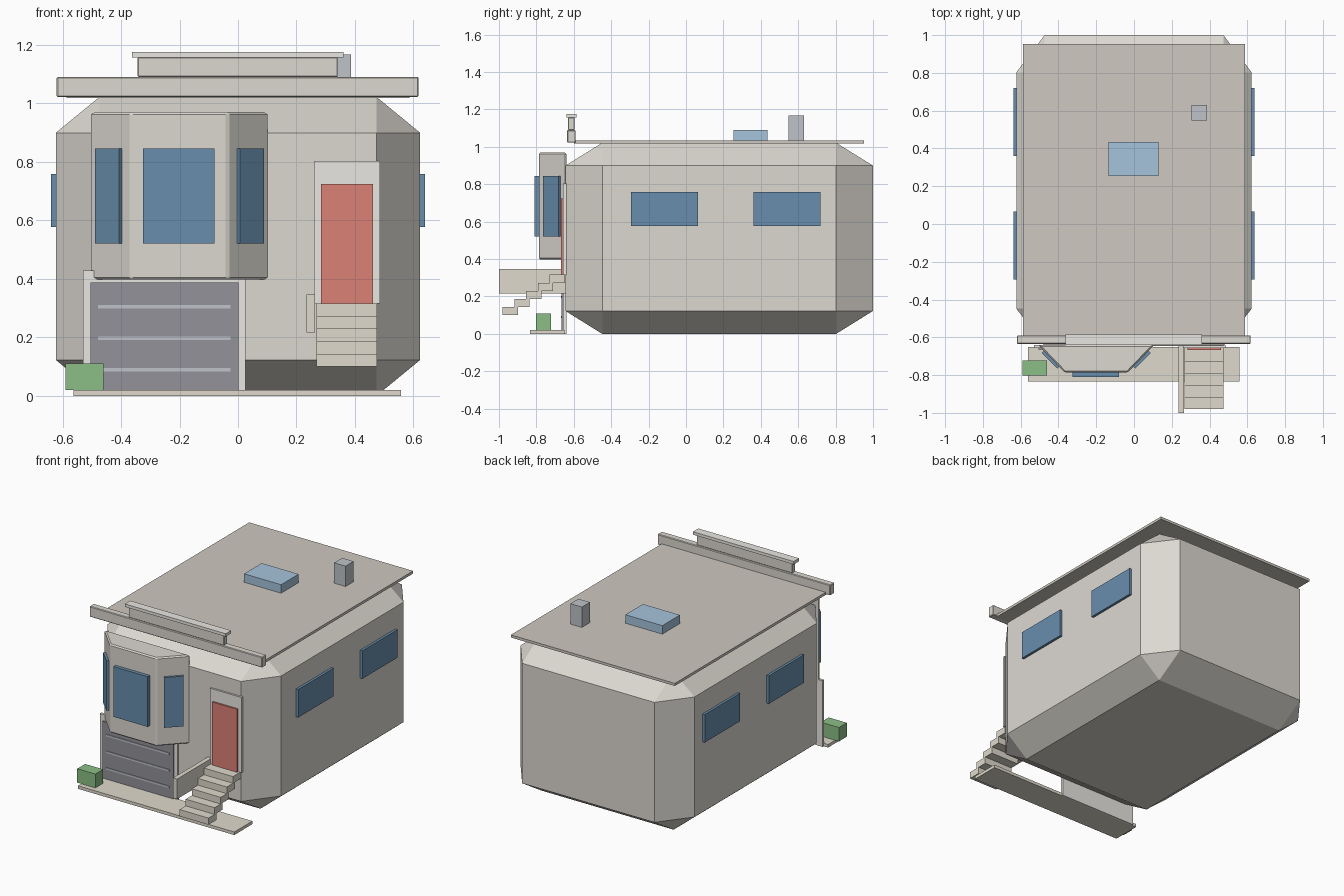
import bpy, bmesh, math

if "Cube" in bpy.data.objects:
    bpy.data.objects.remove(bpy.data.objects["Cube"])

def mat(name, r, g, b):
    m = bpy.data.materials.new(name)
    m.diffuse_color = (r, g, b, 1)
    m.use_nodes = True
    m.node_tree.nodes["Principled BSDF"].inputs["Base Color"].default_value = m.diffuse_color
    return m

WALL = mat("wall", 0.72, 0.69, 0.64)
TRIM = mat("trim", 0.82, 0.80, 0.76)
ROOF = mat("roof", 0.62, 0.58, 0.53)
STONE = mat("stone", 0.74, 0.70, 0.61)
GLASS = mat("glass", 0.14, 0.27, 0.42)
SKY = mat("sky_glass", 0.38, 0.55, 0.72)
DARK = mat("dark_grey", 0.29, 0.29, 0.32)
METAL = mat("metal", 0.52, 0.55, 0.58)
RED = mat("red", 0.70, 0.22, 0.18)
GREEN = mat("green", 0.26, 0.52, 0.24)

def finish(bm, name, m, bevel=0):
    if bevel:
        bmesh.ops.bevel(bm, geom=bm.edges[:], offset=bevel, segments=1,
                        affect='EDGES', profile=0.5)
    bmesh.ops.recalc_face_normals(bm, faces=bm.faces[:])
    me = bpy.data.meshes.new(name)
    bm.to_mesh(me)
    bm.free()
    me.materials.append(m)
    ob = bpy.data.objects.new(name, me)
    bpy.context.collection.objects.link(ob)
    return ob

def box(name, m, x, y, z, bevel=0, unit_bevel=0, rot=0):
    """Box from (min, max) ranges; unit_bevel chamfers before stretching."""
    bm = bmesh.new()
    bmesh.ops.create_cube(bm, size=1)
    if unit_bevel:
        bmesh.ops.bevel(bm, geom=bm.edges[:], offset=unit_bevel, segments=1,
                        affect='EDGES', profile=0.5)
    bmesh.ops.scale(bm, vec=(x[1] - x[0], y[1] - y[0], z[1] - z[0]), verts=bm.verts)
    ob = finish(bm, name, m, bevel)
    ob.location = [(a + b) / 2 for a, b in (x, y, z)]
    ob.rotation_euler.z = rot
    return ob

# house body and roof
box("house_body", WALL, (-0.623, 0.623), (-0.645, 1.0), (0, 1.022), unit_bevel=0.12)
box("roof_slab", ROOF, (-0.587, 0.587), (-0.6, 0.953), (1.018, 1.035))
box("cornice", WALL, (-0.62, 0.618), (-0.635, -0.59), (1.022, 1.09), bevel=0.004)
box("parapet", WALL, (-0.343, 0.341), (-0.63, -0.597), (1.09, 1.158), bevel=0.003)
box("parapet_cap", TRIM, (-0.362, 0.36), (-0.64, -0.585), (1.157, 1.176))
box("skylight", SKY, (-0.135, 0.13), (0.255, 0.435), (1.03, 1.09))
box("chimney", METAL, (0.305, 0.387), (0.548, 0.63), (1.03, 1.167))

# bay window volume, a trapezoid in plan
bm = bmesh.new()
plan = [(-0.508, -0.64), (-0.366, -0.787), (-0.034, -0.787), (0.107, -0.64)]
base = bm.faces.new([bm.verts.new((px, py, 0.397)) for px, py in plan])
top = bmesh.ops.extrude_face_region(bm, geom=[base])["geom"]
bmesh.ops.translate(bm, vec=(0, 0, 0.573),
                    verts=[v for v in top if isinstance(v, bmesh.types.BMVert)])
finish(bm, "bay", WALL, bevel=0.008)

# bay window panes
box("bay_window_front", GLASS, (-0.325, -0.08), (-0.81, -0.785), (0.52, 0.845))
for side in (-1, 1):
    cx = -0.2 + side * 0.24
    box("bay_window_side", GLASS, (cx - 0.058, cx + 0.058), (-0.727, -0.705),
        (0.52, 0.845), rot=side * math.radians(45))

# side windows, both walls
for side in (-1, 1):
    for y0 in (-0.295, 0.36):
        xs = sorted((side * 0.615, side * 0.639))
        box("side_window", GLASS, xs, (y0, y0 + 0.36), (0.577, 0.758))

# garage
box("garage_frame", TRIM, (-0.53, 0.025), (-0.657, -0.64), (0, 0.428))
box("garage_door", DARK, (-0.505, 0.002), (-0.665, -0.65), (0.02, 0.388))
for z in (0.09, 0.197, 0.305):
    box("garage_door_rib", METAL, (-0.478, -0.025), (-0.669, -0.66), (z - 0.006, z + 0.006))

# entrance
box("door_frame", TRIM, (0.26, 0.485), (-0.657, -0.64), (0.315, 0.803))
box("front_door", RED, (0.283, 0.461), (-0.668, -0.65), (0.315, 0.724))
for i in range(5):
    y, z = -0.73 - i * 0.0625, 0.273 - i * 0.0433
    box("step", STONE, (0.268, 0.475), (y, y + 0.082), (z, z + 0.0433))
box("stair_rail", STONE, (0.235, 0.264), (-1.0, -0.64), (0.217, 0.347))

# pavement and planter
box("pavement", STONE, (-0.562, 0.558), (-0.835, -0.65), (0, 0.02))
box("planter", GREEN, (-0.59, -0.46), (-0.802, -0.722), (0.02, 0.11))
